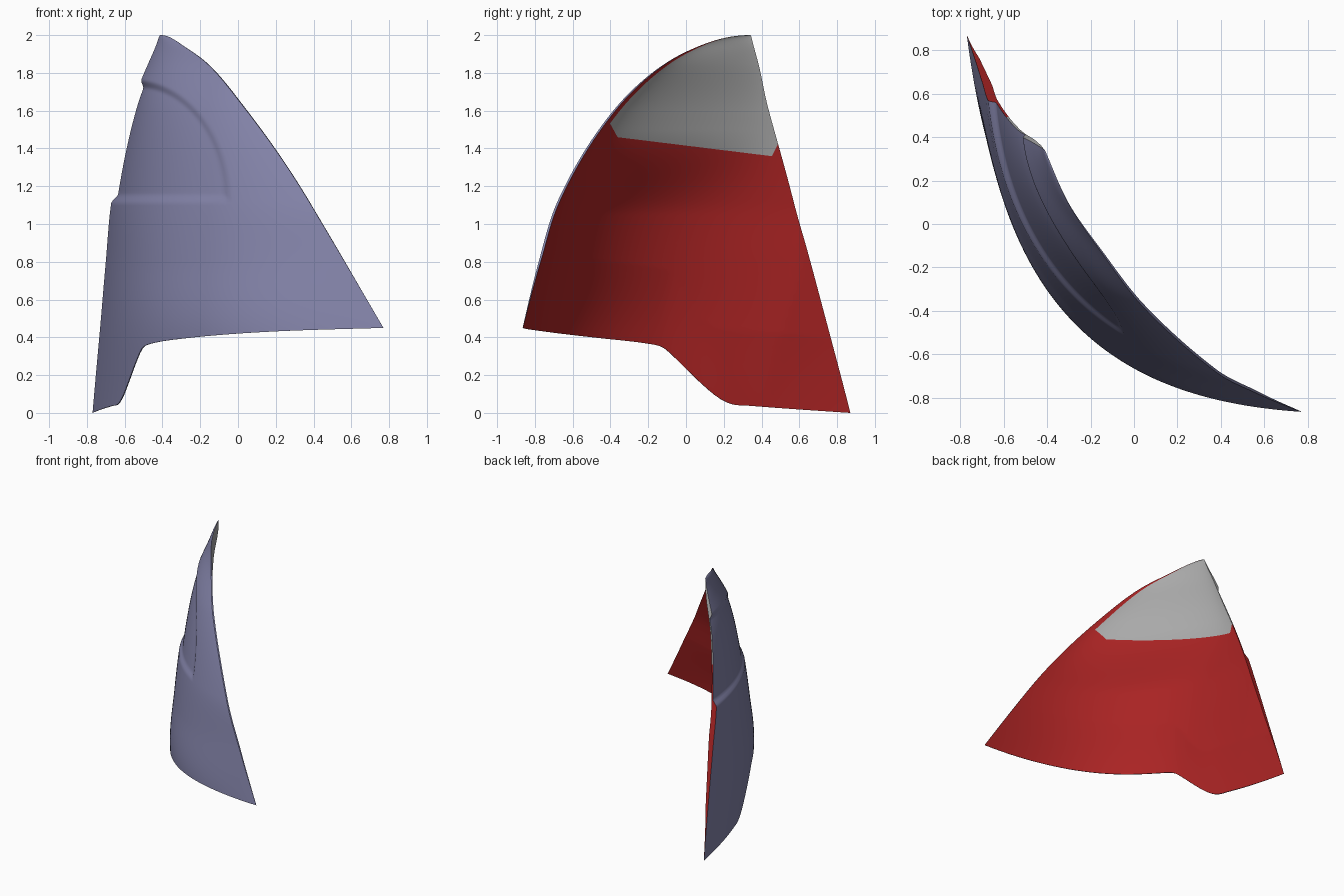
import bpy, bmesh, math
from mathutils import Vector

if "Cube" in bpy.data.objects:
    bpy.data.objects.remove(bpy.data.objects["Cube"])

COLS, LOWER, UPPER = 90, 60, 140

# Horizontal sections: height, then four Bezier points (x, y) from rear edge to front edge
SECTIONS = [
    (2.00, (-.41, .34, -.41, .34, -.41, .34, -.41, .34)),
    (1.95, (-.432, .355, -.42, .27, -.37, .17, -.30, .09)),
    (1.85, (-.475, .38, -.45, .20, -.35, .04, -.165, -.11)),
    (1.60, (-.57, .435, -.54, .10, -.32, -.245, .045, -.385)),
    (1.12, (-.67, .565, -.60, -.10, -.22, -.55, .375, -.68)),
    (0.80, (-.70, .655, -.61, -.24, -.18, -.68, .565, -.78)),
    (0.45, (-.73, .75, -.62, -.355, -.15, -.80, .77, -.865)),
    (0.00, (-.77, .87, -.63, -.26, -.14, -.83, 1.03, -.96)),
]
# Lower outline: height along the plate
HEM = [(0, (0,)), (.17, (.038,)), (.205, (.048,)), (.235, (.10,)), (.315, (.325,)),
       (.345, (.36,)), (.5, (.395,)), (.75, (.43,)), (1, (.45,))]


def spline(keys, t):
    """Smooth interpolation through (t, values) keys."""
    n = len(keys)
    k = 0
    while k < n - 2 and t > keys[k + 1][0]:
        k += 1

    def slope(i, c):
        a, b = max(i - 1, 0), min(i + 1, n - 1)
        return (keys[b][1][c] - keys[a][1][c]) / (keys[b][0] - keys[a][0])
    (t0, a), (t1, b) = keys[k], keys[k + 1]
    h = t1 - t0
    s = (t - t0) / h
    return [(2*s**3 - 3*s**2 + 1) * a[c] + (s**3 - 2*s**2 + s) * h * slope(k, c)
            + (3*s**2 - 2*s**3) * b[c] + (s**3 - s**2) * h * slope(k + 1, c)
            for c in range(len(a))]


# Root spacing keeps the rounded top smooth
KEYS = [(math.sqrt(2 - z), p) for z, p in SECTIONS]


def smooth(t):
    t = min(max(t, 0), 1)
    return t * t * (3 - 2 * t)


def section(u, w):
    """Point, inward horizontal normal and offset to the straight chord."""
    def pts(q):
        p = spline(KEYS, q)
        return [Vector(p[i:i + 2]) for i in (0, 2, 4, 6)]
    a, b, c, d = pts(w)
    v = 1 - u
    pos = a*v**3 + 3*b*v*v*u + 3*c*v*u*u + d*u**3
    to_chord = a.lerp(d, u*u*(3 - 2*u)) - pos
    a, b, c, d = pts(max(w, .05))
    tan = (b - a)*v*v + 2*(c - b)*v*u + (d - c)*u*u
    nor = Vector((-tan.y, tan.x, 0)).normalized()
    return Vector((pos.x, pos.y, 2 - w*w)), nor, to_chord.to_3d()


def recess(p):
    """0..1 depth of the sunken quarter-oval panel."""
    e = 1 - math.hypot(max(p.x + .55, 0) / .51, (p.z - 1.12) / .65)
    return smooth(min(e * .55, p.z - 1.11) / .048)


def thickness(u, z, low):
    """Plate thickness, thinning to the apex, hem and lower rear edge."""
    t = min(1, (2 - z) / .45)
    return ((.042 - .03*u) * t * (2 - t)
            * (.15 + .85 * min(1, (z - low) / .4)) * min(1, .1 + z + 6*u))


def material(name, rgb):
    m = bpy.data.materials.new(name)
    m.diffuse_color = (*rgb, 1)
    m.use_nodes = True
    m.node_tree.nodes["Principled BSDF"].inputs["Base Color"].default_value = m.diffuse_color
    return m


def finish(name, bm, mats):
    bmesh.ops.remove_doubles(bm, verts=bm.verts, dist=1e-5)
    me = bpy.data.meshes.new(name)
    bm.to_mesh(me)
    bm.free()
    ob = bpy.data.objects.new(name, me)
    bpy.context.collection.objects.link(ob)
    for m in mats:
        me.materials.append(m)
    bpy.ops.object.select_all(action='DESELECT')
    ob.select_set(True)
    bpy.context.view_layer.objects.active = ob
    bpy.ops.object.shade_smooth_by_angle(angle=math.radians(55))


# Outer and inner point grids; upper rows are level, lower rows follow the hem
outer, inner = [], []
for i in range(COLS + 1):
    u = i / COLS
    zlow = max(spline(HEM, u)[0], 0)
    low = math.sqrt(2 - zlow)
    levels = [low + (1 - low) * j / LOWER for j in range(LOWER)]
    levels += [1 - j / UPPER for j in range(UPPER + 1)]
    co, ci = [], []
    for w in levels:
        p, n, chord = section(u, w)
        co.append(p + n * (.03 * (1 - .75*u) * recess(p)))
        # The lining flattens towards the top
        ci.append(p + n * thickness(u, p.z, zlow) + chord * (.4 * smooth((p.z - 1.05) / .45)))
    outer.append(co)
    inner.append(ci)
ROWS = LOWER + UPPER

purple = material("slate_purple", (.225, .225, .39))
red = material("lining_red", (.40, .017, .017))
grey = material("pad_grey", (.40, .40, .40))

# Outer shell with its rim
bm = bmesh.new()
vo = [[bm.verts.new(p) for p in c] for c in outer]
for i in range(COLS):
    for j in range(ROWS):
        bm.faces.new((vo[i][j], vo[i+1][j], vo[i+1][j+1], vo[i][j+1]))


def rim(outer_line, inner_line):
    vi = [bm.verts.new(p) for p in inner_line]
    return [bm.faces.new((outer_line[k+1], outer_line[k], vi[k], vi[k+1]))
            for k in range(len(vi) - 1)]


rim([c[0] for c in vo], [c[0] for c in inner])
rim(vo[-1], inner[-1])
# The rear rim takes the lining colours
for f in rim(vo[0][::-1], inner[0][::-1]):
    f.material_index = 2 if f.calc_center_median().z > 1.4 else 1
finish("armour_shell", bm, [purple, red, grey])

# Inner lining, grey pad at the top
bm = bmesh.new()
vi = [[bm.verts.new(p) for p in c] for c in inner]
for i in range(COLS):
    for j in range(ROWS):
        f = bm.faces.new((vi[i][j], vi[i][j+1], vi[i+1][j+1], vi[i+1][j]))
        f.material_index = int(i / COLS < .93)
# Pad border: lower edge and two clipped corners
for co, no in (((0, 0, 1.415), (0, .123, 1)), ((0, -.39, 1.51), (0, 1, .55)),
               ((0, .475, 1.40), (0, -1, .5))):
    co, no = Vector(co), Vector(no)
    bmesh.ops.bisect_plane(bm, geom=bm.verts[:] + bm.edges[:] + bm.faces[:],
                           plane_co=co, plane_no=no)
    for f in bm.faces:
        if (f.calc_center_median() - co).dot(no) < 0:
            f.material_index = 0
finish("inner_lining", bm, [red, grey])
